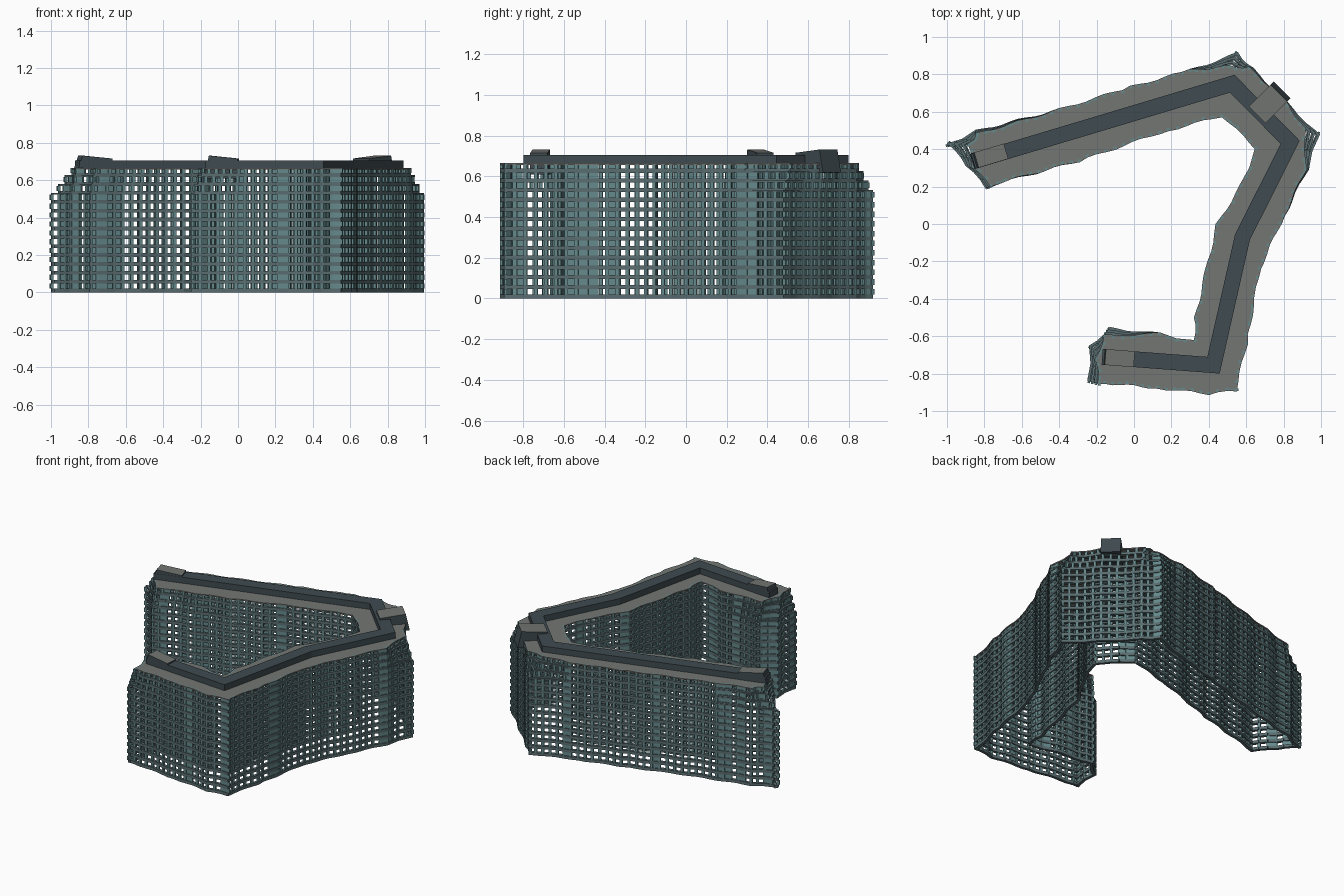
import bpy, bmesh, math, random
from mathutils import Vector as V

if "Cube" in bpy.data.objects:
    bpy.data.objects.remove(bpy.data.objects["Cube"])

random.seed(4)
FLOORS, TOP = 14, 0.665
H = TOP / FLOORS

# Clockwise outline: (roof point, optional wider lower-floor point)
OUTLINE = [
    ((-.84, .49), (-.845, .505)), ((-.40, .62),), ((-.02, .74),), ((.30, .83),),
    ((.51, .85), (.555, .92)), ((.62, .84), (.64, .835)), ((.81, .67), (.82, .655)),
    ((.92, .51), (.995, .48)), ((.925, .29), (.935, .29)), ((.79, 0),), ((.68, -.24),),
    ((.61, -.64),), ((.55, -.895),), ((.40, -.915),), ((.08, -.88),),
    ((-.195, -.855), (-.25, -.84)), ((-.21, -.72), (-.24, -.65)),
    ((-.16, -.59), (-.13, -.55)), ((.14, -.58),), ((.32, -.62),), ((.32, -.5),),
    ((.38, -.24),), ((.436, 0),), ((.565, .21),), ((.645, .40),), ((.47, .57),),
    ((.14, .48),), ((-.29, .33),), ((-.77, .20), (-.795, .19)),
    ((-.87, .305), (-.90, .31)), ((-.89, .43), (-1, .43)),
]


def material(name, rgb):
    m = bpy.data.materials.new(name)
    m.diffuse_color = (*rgb, 1)
    m.use_nodes = True
    m.node_tree.nodes["Principled BSDF"].inputs["Base Color"].default_value = m.diffuse_color
    return m


TEAL = material("teal_facade", (.13, .25, .26))
SLATE = material("slate", (.10, .15, .16))
DARK = material("dark_strip", (.05, .07, .08))
ROOF = material("roof_grey", (.17, .18, .17))


def finish(bm, name, mat):
    bmesh.ops.recalc_face_normals(bm, faces=bm.faces)
    me = bpy.data.meshes.new(name)
    bm.to_mesh(me)
    bm.free()
    ob = bpy.data.objects.new(name, me)
    me.materials.append(mat)
    bpy.context.collection.objects.link(ob)
    return ob


def prism(bm, pts, z0, z1):
    lo = [bm.verts.new((p[0], p[1], z0)) for p in pts]
    hi = [bm.verts.new((p[0], p[1], z1)) for p in pts]
    bm.faces.new(lo)
    bm.faces.new(hi)
    n = len(pts)
    for i in range(n):
        bm.faces.new((lo[i], lo[(i + 1) % n], hi[(i + 1) % n], hi[i]))


def bar(bm, p, q, near, far, z0, z1):
    """Wall piece from p to q, between two inward depths."""
    d = (q - p).normalized()
    n = V((d.y, -d.x))
    prism(bm, [p + n * near, q + n * near, q + n * far, p + n * far], z0, z1)


def ring(t):
    """Resampled, gently rippled outline; t=0 lower floors, t=1 roof."""
    pts = []
    n = len(OUTLINE)
    for i in range(n):
        a, b = OUTLINE[i], OUTLINE[(i + 1) % n]
        low_a, low_b = V(a[-1]), V(b[-1])
        p, q = low_a.lerp(V(a[0]), t), low_b.lerp(V(b[0]), t)
        count = max(1, round((low_b - low_a).length / .048))
        d = (q - p).normalized()
        inward = V((d.y, -d.x))
        for j in range(count):
            ripple = .006 * (1 - math.cos(2 * math.pi * j / min(count, 5)))
            pts.append(p.lerp(q, j / count) + inward * ripple)
    return pts


rings = [ring(t) for t in (0, 1 / 3, 2 / 3, 1)]
N = len(rings[0])
panel_at = {i for i in range(N) if random.random() < .16}

# Facade lattice: floor bands, piers and solid bays
bands, piers, panels = bmesh.new(), bmesh.new(), bmesh.new()
for k in range(FLOORS):
    step = max(0, k - 10)
    pts = rings[step]
    z = k * H
    for i in range(N):
        p, q = pts[i], pts[(i + 1) % N]
        bar(bands, p, q, 0, .02, z, z + .02)
        d = (q - p).normalized()
        bar(piers, p - d * .009, p + d * .009, .003, .016, z + .02, z + H)
        if i in panel_at:
            bar(panels, p, q, .006, .012, z + .02, z + H)
        # Terrace rail where the floor below is wider
        if step:
            a, b = rings[step - 1][i], rings[step - 1][(i + 1) % N]
            if (a - p).length + (b - q).length > .004:
                bar(bands, a, b, 0, .014, z, z + .010)
finish(bands, "floor_bands", SLATE)
finish(piers, "facade_piers", TEAL)
finish(panels, "solid_bays", TEAL)

# Roof slab
bm = bmesh.new()
prism(bm, rings[3], TOP - .008, TOP)
finish(bm, "roof_slab", ROOF)

# Raised service strip along the middle of the roof, with mitred corners
path = [V(p) for p in ((-.86, .335), (.525, .75), (.835, .437), (.58, -.07),
                       (.425, -.755), (-.17, -.71))]
left, right = [], []
for i, p in enumerate(path):
    d0 = (p - path[i - 1]).normalized() if i else (path[1] - p).normalized()
    d1 = (path[i + 1] - p).normalized() if i < len(path) - 1 else d0
    n0, n1 = V((-d0.y, d0.x)), V((-d1.y, d1.x))
    m = (n0 + n1).normalized()
    m *= .042 / m.dot(n0)
    left.append(p + m)
    right.append(p - m)
bm = bmesh.new()
prism(bm, left + right[::-1], TOP - .002, .706)
finish(bm, "roof_strip", DARK)


# Rooftop plant rooms with sloping top and raked outer end
def plant_room(name, x, y, angle, length, width, z0):
    profile = [(length / 2, z0), (length / 2 - .025, .732), (-length / 2, .716), (-length / 2, z0)]
    bm = bmesh.new()
    c, s = math.cos(angle), math.sin(angle)
    sides = [[bm.verts.new((x + u * c - w * s, y + u * s + w * c, z)) for u, z in profile]
             for w in (-width / 2, width / 2)]
    a, b = sides
    bm.faces.new(a)
    bm.faces.new(b)
    for i in range(4):
        j = (i + 1) % 4
        bm.faces.new((a[i], a[j], b[j], b[i]))
    ob = finish(bm, name, DARK)
    ob.data.materials.append(ROOF)
    for f in ob.data.polygons:
        if f.normal.z > .9:
            f.material_index = 1


plant_room("plant_room_west", -.775, .362, math.radians(196.7), .19, .085, .66)
plant_room("plant_room_south", -.088, -.716, math.radians(175.6), .18, .085, .61)
plant_room("plant_room_corner", .725, .65, math.radians(45), .19, .125, .62)
